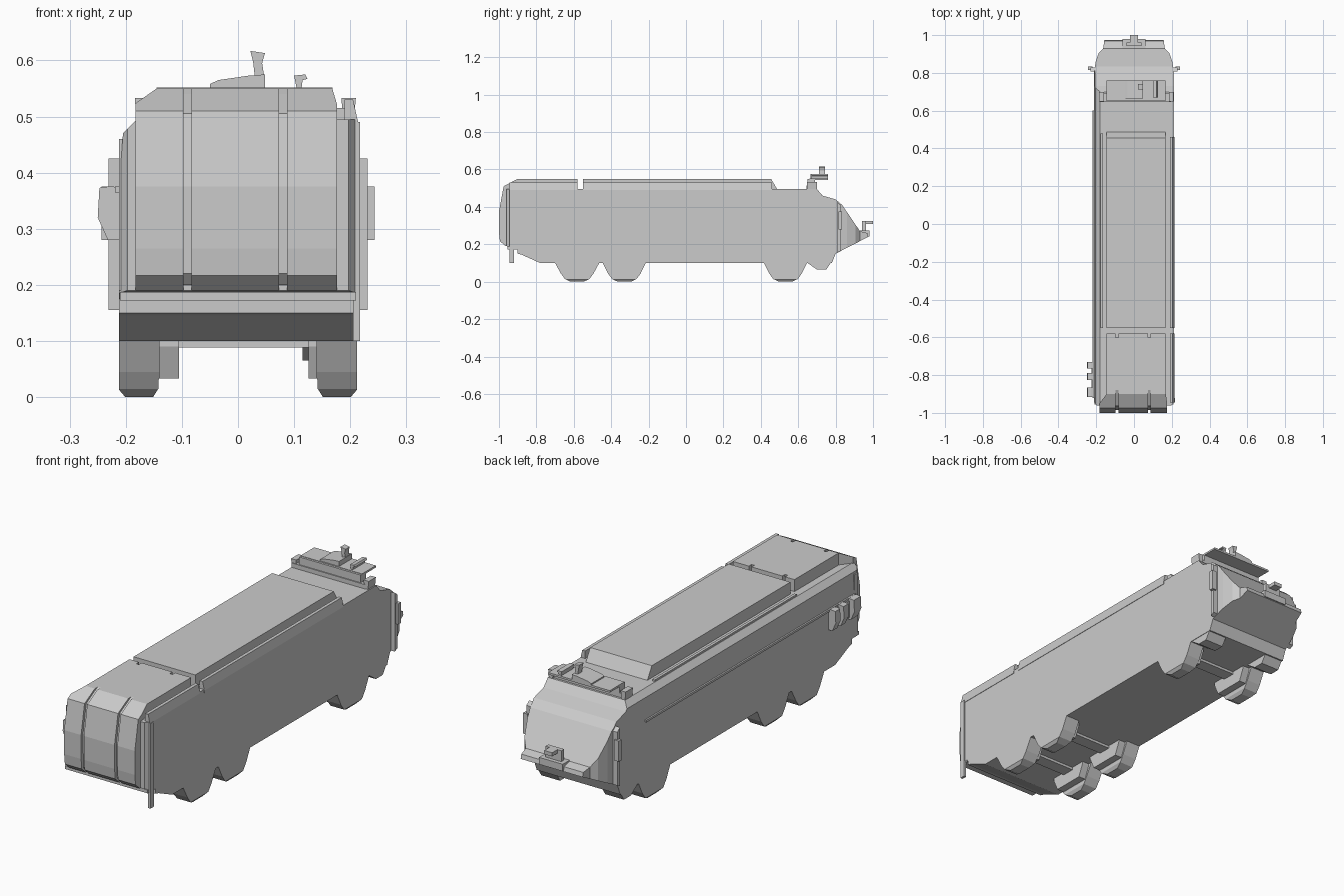
import bpy, bmesh
from mathutils import Vector


def prism(name, pts, axis, lo, hi):
    """Extrude a 2D profile along an axis: X -> (y,z), Y -> (x,z), Z -> (x,y)."""
    def place(p, d):
        return {'X': (d, p[0], p[1]), 'Y': (p[0], d, p[1]), 'Z': (p[0], p[1], d)}[axis]
    bm = bmesh.new()
    face = bm.faces.new([bm.verts.new(place(p, lo)) for p in pts])
    new = bmesh.ops.extrude_face_region(bm, geom=[face])
    shift = Vector(place((0, 0), hi - lo))
    bmesh.ops.translate(bm, vec=shift,
                        verts=[v for v in new['geom'] if isinstance(v, bmesh.types.BMVert)])
    bmesh.ops.recalc_face_normals(bm, faces=bm.faces)
    mesh = bpy.data.meshes.new(name)
    bm.to_mesh(mesh)
    bm.free()
    ob = bpy.data.objects.new(name, mesh)
    bpy.context.collection.objects.link(ob)
    return ob


def box(name, x0, x1, y0, y1, z0, z1):
    return prism(name, [(x0, y0), (x1, y0), (x1, y1), (x0, y1)], 'Z', z0, z1)


def intersect(ob, cutter):
    mod = ob.modifiers.new("shape", 'BOOLEAN')
    mod.operation, mod.solver, mod.object = 'INTERSECT', 'EXACT', cutter
    bpy.context.view_layer.objects.active = ob
    bpy.ops.object.modifier_apply(modifier=mod.name)
    bpy.data.objects.remove(cutter)


def both_sides(name, pts, x0, x1):
    """Side profile extruded on the right and repeated on the left."""
    prism("right_" + name, pts, 'X', x0, x1)
    prism("left_" + name, pts, 'X', -x1, -x0)


# Hull: side silhouette trimmed by plan outline and cross-section
hull = prism("hull", [(-0.78, 0.10), (-0.88, 0.145), (-0.9, 0.15), (-0.9, 0.175), (-0.96, 0.19),
                      (-0.96, 0.495), (0.70, 0.495), (0.73, 0.46), (0.80, 0.44), (0.835, 0.41),
                      (0.93, 0.27), (0.97, 0.26), (0.975, 0.24), (0.80, 0.15), (0.78, 0.10)],
             'X', -0.3, 0.3)
plan = prism("plan_cutter", [(-0.19, -0.97), (0.19, -0.97), (0.212, -0.94), (0.212, 0.80),
                             (0.203, 0.86), (0.187, 0.905), (0.163, 0.93), (0.155, 0.99),
                             (-0.155, 0.99), (-0.163, 0.93), (-0.187, 0.905), (-0.203, 0.86),
                             (-0.212, 0.80), (-0.212, -0.94)], 'Z', 0, 0.7)
section = prism("section_cutter", [(-0.212, 0), (0.212, 0), (0.212, 0.6), (-0.17, 0.6),
                                   (-0.17, 0.497), (-0.18, 0.495), (-0.205, 0.47),
                                   (-0.212, 0.37)], 'Y', -1.2, 1.2)
intersect(hull, plan)
intersect(hull, section)

# Front cab panels with recessed grooves between them
nose = [(-0.93, 0.19), (-0.965, 0.19), (-0.995, 0.217), (-1.0, 0.265), (-1.0, 0.375),
        (-0.975, 0.51), (-0.90, 0.55), (-0.58, 0.55), (-0.58, 0.48), (-0.93, 0.48)]
core = [(-0.93, 0.197), (-0.965, 0.2), (-0.983, 0.22), (-0.986, 0.375), (-0.963, 0.505),
        (-0.90, 0.54), (-0.88, 0.55), (-0.60, 0.55), (-0.60, 0.48), (-0.93, 0.48)]
roof_plan = [(-0.183, -1.1), (0.176, -1.1), (0.176, -0.95), (0.168, -0.90), (0.168, -0.5),
             (-0.145, -0.5), (-0.145, -0.90), (-0.183, -0.95)]
for name, prof, x0, x1 in (("left_nose_panel", nose, -0.2, -0.097),
                           ("middle_nose_panel", nose, -0.083, 0.073),
                           ("right_nose_panel", nose, 0.087, 0.2),
                           ("nose_core", core, -0.14, 0.16)):
    panel = prism(name, prof, 'X', x0, x1)
    if name != "nose_core":
        intersect(panel, prism("nose_cutter", roof_plan, 'Z', 0, 0.7))
box("front_sill", -0.21, 0.21, -0.955, -0.89, 0.172, 0.187)

# Main roof panel and right roof rails
prism("roof_panel", [(-0.55, 0.48), (-0.55, 0.55), (0.455, 0.55), (0.49, 0.49), (0.49, 0.48)],
      'X', -0.145, 0.168)
rail = [(0.19, 0.48), (0.214, 0.48), (0.214, 0.49), (0.205, 0.53), (0.19, 0.53)]
prism("front_roof_rail", rail, 'Y', -0.945, -0.58)
prism("main_roof_rail", rail, 'Y', -0.55, 0.46)
box("left_ledge_strip", -0.178, -0.165, -0.55, 0.48, 0.48, 0.503)

# Corner pillars beside the nose and a strip along the left side
box("left_corner_pillar", -0.212, -0.204, -0.945, -0.92, 0.19, 0.46)
box("right_corner_pillar", 0.205, 0.217, -0.945, -0.92, 0.1, 0.49)
box("side_strip", -0.219, -0.208, -0.92, 0.6, 0.365, 0.375)

# Wheels, flush with the hull side, with a shallower inner block
for name, y, r in (("front_wheel", -0.582, 0.118), ("second_wheel", -0.33, 0.115),
                   ("rear_wheel", 0.532, 0.115)):
    tyre = [(y - r, 0.12), (y - r, 0.10), (y - 0.088, 0.045), (y - 0.065, 0.014), (y - 0.035, 0.0),
            (y + 0.035, 0.0), (y + 0.065, 0.014), (y + 0.088, 0.045), (y + r, 0.10), (y + r, 0.12)]
    for side, s, inner in (("left_", -1, 0.105), ("right_", 1, 0.126)):
        wheel = prism(side + name, tyre, 'X', s * 0.14, s * 0.212)
        tread = [(s * 0.13, 0.3), (s * 0.13, 0.05), (s * 0.142, 0.03), (s * 0.142, 0.015),
                 (s * 0.152, -0.001), (s * 0.2, -0.001), (s * 0.212, 0.013), (s * 0.212, 0.3)]
        intersect(wheel, prism("tread_cutter", tread, 'Y', -1, 1))
        hub = [(y - 0.1, 0.12), (y - 0.1, 0.09), (y - 0.075, 0.033),
               (y + 0.075, 0.033), (y + 0.1, 0.09), (y + 0.1, 0.12)]
        prism(side + name + "_hub", hub, 'X', s * inner, s * 0.145)
    box(name + "_axle", -0.13, 0.13, y - 0.03, y + 0.03, 0.088, 0.12)

# Rear steps below the hull
both_sides("rear_step", [(0.62, 0.12), (0.65, 0.10), (0.70, 0.065), (0.75, 0.065),
                         (0.78, 0.11), (0.80, 0.15), (0.78, 0.16), (0.62, 0.16)], 0.115, 0.21)

# Rear mirrors and edge plates
both_sides("rear_plate", [(0.808, 0.155), (0.828, 0.165), (0.828, 0.41), (0.808, 0.425)],
           0.2, 0.231)
both_sides("rear_mirror", [(0.815, 0.28), (0.835, 0.28), (0.835, 0.375), (0.815, 0.375)],
           0.22, 0.243)

# Tow hook
box("tow_bracket", -0.06, 0.06, 0.93, 0.98, 0.243, 0.275)
box("tow_stem", -0.04, 0.04, 0.942, 0.962, 0.26, 0.325)
box("tow_arm", -0.02, 0.02, 0.955, 1.0, 0.308, 0.325)

# Left front side fittings
fitting = [(-0.205, 0.28), (-0.232, 0.28), (-0.25, 0.32), (-0.247, 0.373), (-0.225, 0.376),
           (-0.205, 0.37)]
for i, (y0, y1) in enumerate(((-0.915, -0.865), (-0.825, -0.79), (-0.765, -0.73))):
    prism("side_fitting_%d" % i, fitting, 'Y', y0, y1)
box("side_fitting_base", -0.225, -0.205, -0.915, -0.73, 0.29, 0.365)

# Rear roof rack: cross bar, plate and flared end posts
box("rack_bar", -0.18, 0.195, 0.645, 0.69, 0.485, 0.515)
box("rack_wall", -0.145, 0.168, 0.65, 0.69, 0.5, 0.55)
box("rack_plate", -0.145, 0.168, 0.66, 0.76, 0.543, 0.552)
for name, x in (("left_post", -0.171), ("right_post", 0.197)):
    prism(name, [(x - 0.009, 0.49), (x + 0.009, 0.49), (x + 0.013, 0.533), (x - 0.013, 0.533)],
          'Y', 0.648, 0.70)

# Sensor, its mast and a small light on the rack
prism("sensor_base", [(-0.05, 0.548), (0.048, 0.548), (0.048, 0.575), (0.02, 0.573),
                      (-0.035, 0.565), (-0.05, 0.558)], 'Y', 0.665, 0.76)
prism("sensor_mast", [(0.03, 0.57), (0.047, 0.57), (0.043, 0.595), (0.048, 0.613),
                      (0.022, 0.617), (0.027, 0.597)], 'Y', 0.712, 0.742)
prism("small_light", [(0.105, 0.548), (0.113, 0.548), (0.115, 0.565), (0.124, 0.567),
                      (0.12, 0.575), (0.1, 0.573)], 'Y', 0.67, 0.76)
